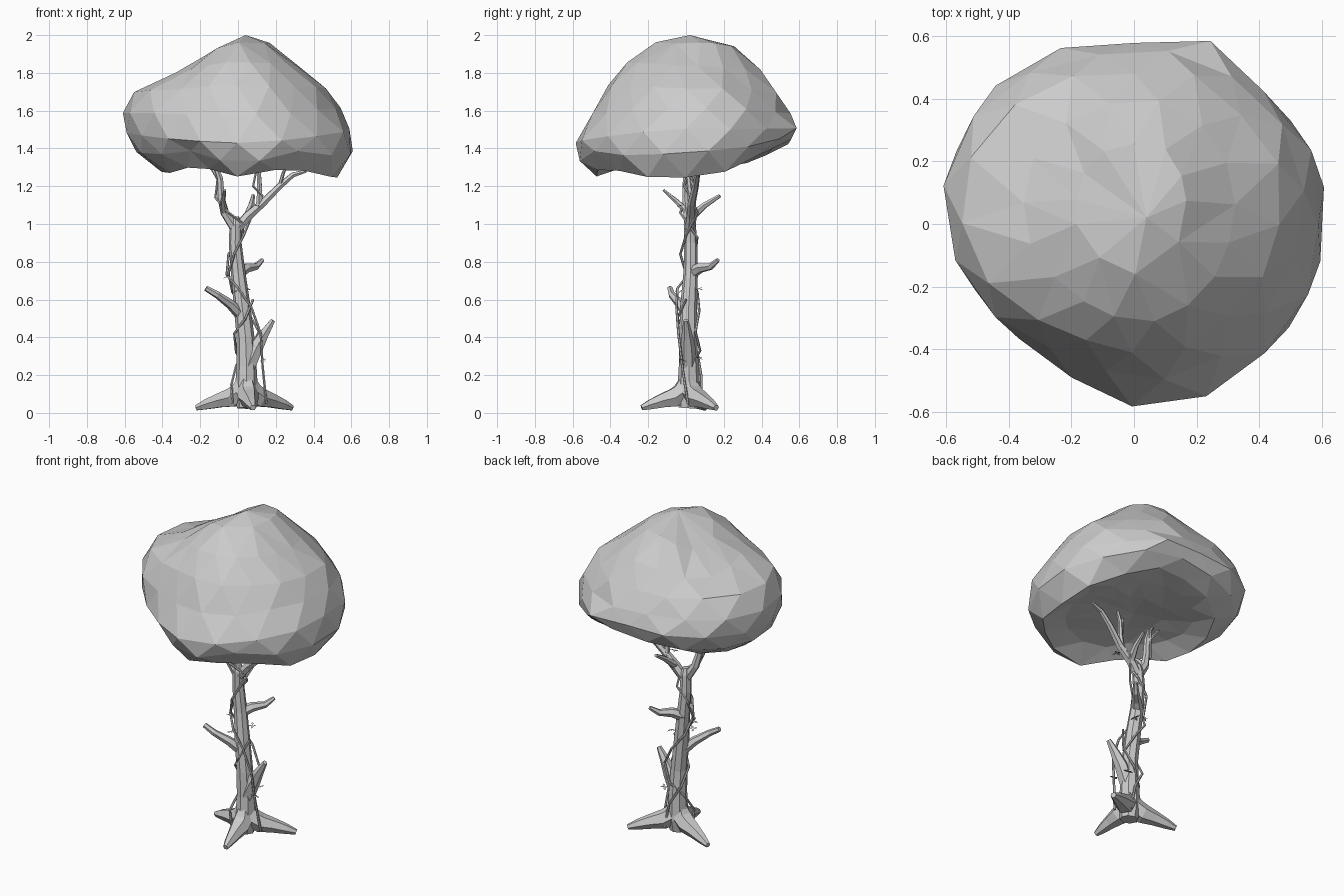
import bpy, bmesh, math, random
from mathutils import Vector, noise

random.seed(4)
cube = bpy.data.objects.get("Cube")
if cube:
    bpy.data.objects.remove(cube, do_unlink=True)

grey = bpy.data.materials.new("plain_grey")
grey.use_nodes = True
GREY = (0.6, 0.6, 0.6, 1)
grey.diffuse_color = GREY
grey.node_tree.nodes["Principled BSDF"].inputs["Base Color"].default_value = GREY


def add(name, mesh):
    mesh.materials.clear()
    mesh.materials.append(grey)
    obj = bpy.data.objects.new(name, mesh)
    bpy.context.collection.objects.link(obj)
    return obj


def tube(name, points, sides=1):
    """Flat-sided tapered tube through (x, y, z, radius) points."""
    curve = bpy.data.curves.new(name, "CURVE")
    curve.dimensions = "3D"
    curve.bevel_depth = 1
    curve.bevel_resolution = sides
    curve.use_fill_caps = True
    spline = curve.splines.new("POLY")
    spline.use_smooth = False
    spline.points.add(len(points) - 1)
    for p, (x, y, z, r) in zip(spline.points, points):
        p.co, p.radius = (x, y, z, 1), r
    temp = bpy.data.objects.new(name, curve)
    mesh = bpy.data.meshes.new_from_object(temp)
    bpy.data.objects.remove(temp)
    bpy.data.curves.remove(curve)
    mesh.name = name
    return add(name, mesh)


# Canopy: profiles from crown to rim for the +x, +y, -x and -y sides
PROFILES = [
    [(.16, 1.96), (.33, 1.84), (.48, 1.72), (.55, 1.61), (.59, 1.5), (.6, 1.38), (.53, 1.25)],
    [(.26, 1.95), (.38, 1.82), (.48, 1.69), (.54, 1.59), (.58, 1.51), (.54, 1.41), (.45, 1.37)],
    [(.18, 1.9), (.35, 1.8), (.55, 1.7), (.6, 1.59), (.58, 1.48), (.53, 1.38), (.4, 1.28)],
    [(.16, 1.96), (.31, 1.86), (.41, 1.73), (.5, 1.58), (.58, 1.43), (.56, 1.35), (.48, 1.28)],
]
# outline radius from above, counter-clockwise from +x
OUTLINE = (.602, .62, .595, .628, .58, .605, .62, .625, .61, .555, .52, .53, .585, .6, .588, .605)
SEGMENTS = 16


def bump(angle, centre, power):
    return max(0, math.cos(angle - centre)) ** power


def canopy_point(level, angle):
    quarter = angle / (math.pi / 2) % 4
    i, t = int(quarter), quarter % 1
    t = t * t * (3 - 2 * t)
    pairs = [(a[0] + (b[0] - a[0]) * t, a[1] + (b[1] - a[1]) * t)
             for a, b in zip(PROFILES[i], PROFILES[(i + 1) % 4])]
    r, z = pairs[level]
    step = angle / (2 * math.pi) * len(OUTLINE)
    k, f = int(step) % len(OUTLINE), step % 1
    reach = OUTLINE[k] * (1 - f) + OUTLINE[(k + 1) % len(OUTLINE)] * f
    r *= reach / max(p[0] for p in pairs)
    # flattened shoulders on the upper half
    if level < 2:
        z -= 0.06 * bump(angle, 2.35, 5)
    if level < 4:
        r *= 1 - 0.07 * bump(angle, -0.45, 5)
    # raised rim behind, wavy rim and a notch in front
    if level > 4:
        z += 0.05 * bump(angle, 1.1, 6) + 0.03 * math.sin(5 * angle) * max(0, -math.sin(angle))
        r *= 1 - 0.1 * bump(angle, 4.2, 14)
    return Vector((r * math.cos(angle), r * math.sin(angle), z))


bm = bmesh.new()
rings = []
for level in range(9):
    ring = []
    for s in range(SEGMENTS):
        a = 2 * math.pi * (s + 0.5 * (level % 2)) / SEGMENTS
        if level < 7:
            p = canopy_point(level, a)
        else:  # shallow hollow underside
            p = canopy_point(6, a)
            k, mix = ((0.74, 0.6), (0.4, 0.9))[level - 7]
            p = Vector((p.x * k, p.y * k, p.z + (1.37 - p.z) * mix))
        p += noise.noise_vector(p * 6) * 0.012
        ring.append(bm.verts.new(p))
    rings.append(ring)
for level in range(8):
    up, low = rings[level], rings[level + 1]
    for s in range(SEGMENTS):
        n = (s + 1) % SEGMENTS
        if level % 2 == 0:
            bm.faces.new((up[s], low[s], up[n]))
            bm.faces.new((up[n], low[s], low[n]))
        else:
            bm.faces.new((up[s], low[s], low[n]))
            bm.faces.new((up[s], low[n], up[n]))
for ring, tip in ((rings[0], (.04, .02, 2)), (rings[-1], (0, 0, 1.38))):
    centre = bm.verts.new(tip)
    for s in range(SEGMENTS):
        bm.faces.new((ring[s], ring[(s + 1) % SEGMENTS], centre))
# merge the dense crown and underside so facets stay irregular and large
bmesh.ops.remove_doubles(bm, verts=bm.verts[:], dist=0.075)
bmesh.ops.recalc_face_normals(bm, faces=bm.faces[:])
mesh = bpy.data.meshes.new("canopy")
bm.to_mesh(mesh)
bm.free()
add("canopy", mesh)

# Trunk with its two main limbs
tube("trunk", [(.045, .01, .025, .05), (.045, .015, .1, .062), (.045, .015, .25, .053),
               (.04, .01, .4, .047), (.02, .015, .58, .044), (0, .025, .75, .038),
               (-.015, .025, .9, .034), (-.012, .02, 1.0, .032), (-.012, .02, 1.04, .018)], 2)
tube("left_limb", [(-.015, .02, .96, .028), (.05, .03, 1.04, .027), (.13, .03, 1.11, .022),
                   (.22, .05, 1.2, .018), (.29, .06, 1.26, .015), (.36, .07, 1.28, .009)])
tube("right_limb", [(-.012, .02, .97, .028), (-.07, .01, 1.06, .024), (-.09, 0, 1.14, .02),
                    (-.095, 0, 1.24, .017), (-.12, -.01, 1.31, .013), (-.15, -.02, 1.35, .008)])

# Twigs growing from the limbs
tube("upper_twig", [(.11, .03, 1.08, .018), (.115, .02, 1.18, .015), (.11, .01, 1.28, .012), (.12, 0, 1.35, .008)])
tube("upper_twig_outer", [(.22, .05, 1.2, .011), (.24, .03, 1.27, .009), (.26, 0, 1.32, .005)])
tube("back_twig", [(.05, .03, 1.04, .024), (.07, .1, 1.1, .017), (.08, .18, 1.15, .01)])
tube("front_twig", [(-.07, .01, 1.06, .02), (-.08, -.05, 1.12, .014), (-.07, -.12, 1.18, .007)])
tube("side_twig", [(-.095, 0, 1.22, .01), (-.13, .02, 1.28, .008), (-.16, .03, 1.32, .005)])

# Broken branch stubs
tube("middle_stub", [(-.005, .025, .74, .034), (.045, .075, .768, .028), (.095, .13, .775, .019), (.13, .17, .81, .011)])
tube("right_stub", [(.015, .01, .52, .032), (-.04, -.03, .575, .026), (-.11, -.075, .625, .019), (-.17, -.085, .66, .015)])
tube("left_stub", [(.05, .01, .24, .045), (.1, .01, .35, .04), (.14, .005, .42, .028), (.185, 0, .49, .014)])

# Spreading roots
for name, x, y in (("front_root", .08, -.235), ("left_root", .285, .16), ("right_root", -.22, .1)):
    def at(t, z, r):
        return (.045 + (x - .045) * t, .01 + (y - .01) * t, z, r)
    tube(name, [at(0, .2, .03), at(.12, .11, .058), at(.3, .08, .056), at(.55, .065, .042),
                at(.8, .045, .03), at(1, .027, .016)])

# Vines twisting up the trunk, with small leaf clusters
VINES = {
    "long_vine": [(.15, .01, .05), (.13, -.02, .25), (.12, -.04, .42), (.07, -.05, .56), (0, -.045, .66), (-.06, .01, .73),
                  (-.05, .05, .84), (.02, .06, .93), (.03, .01, 1), (-.05, -.03, 1.06), (-.12, 0, 1.14), (-.1, .02, 1.3)],
    "short_vine": [(-.03, -.02, .05), (-.035, -.03, .15), (-.01, .03, .25), (.06, .075, .33), (.11, .05, .43),
                   (.05, .07, .54), (-.03, .06, .64), (-.05, 0, .74), (-.02, -.03, .84), (.03, 0, .94), (.08, .06, 1.06),
                   (.13, .02, 1.15), (.08, -.01, 1.2), (.1, .02, 1.3)],
    "back_vine": [(.09, .08, .05), (.06, .08, .2), (-.01, .06, .32), (-.02, 0, .42), (.04, -.045, .5), (.08, 0, .6)],
}
for name, path in VINES.items():
    tube(name, [(*p, .007) for p in path])

bm = bmesh.new()
for spot in ((.13, -.02, .28), (-.06, .01, .72), (.1, .07, .29), (.05, .07, .66), (-.02, -.04, .64), (.1, -.03, 1.1)):
    for k in range(4):
        a = k * math.pi / 2 + random.random()
        out = Vector((math.cos(a), math.sin(a), random.uniform(-.5, .5))) * .026
        side = out.cross(Vector((0, 0, 1))) * .3
        base = Vector(spot)
        bm.faces.new([bm.verts.new(p) for p in (base, base + out / 2 + side, base + out, base + out / 2 - side)])
mesh = bpy.data.meshes.new("vine_leaves")
bm.to_mesh(mesh)
bm.free()
add("vine_leaves", mesh)
